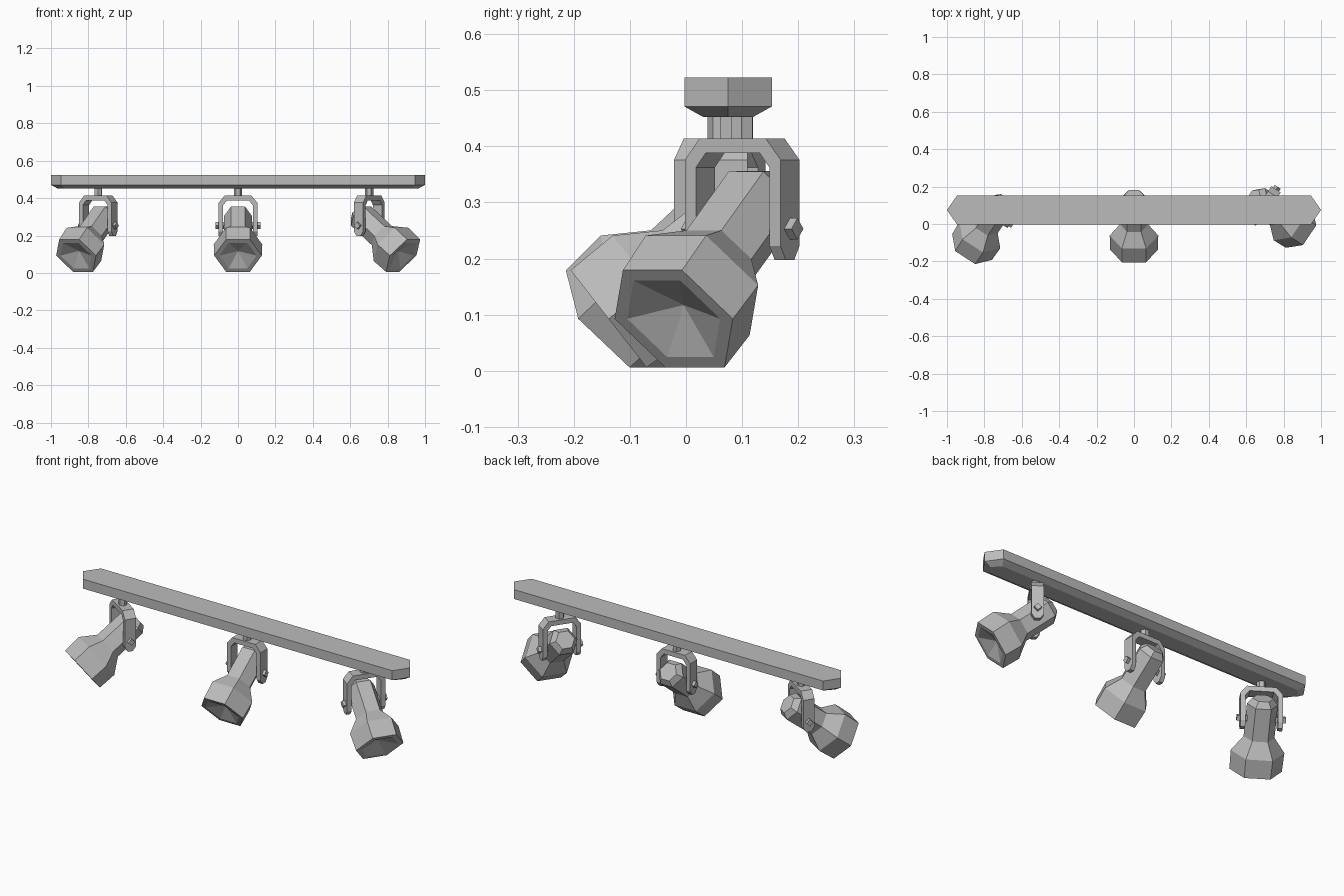
import bpy, bmesh, math
from mathutils import Matrix, Vector

default = bpy.data.objects.get("Cube")
if default:
    bpy.data.objects.remove(default, do_unlink=True)

# One grey metal for everything
metal = bpy.data.materials.new("grey metal")
metal.use_nodes = True
grey = (0.5, 0.5, 0.5, 1)
metal.diffuse_color = grey
metal.node_tree.nodes["Principled BSDF"].inputs["Base Color"].default_value = grey


def loft(name, rings, matrix=Matrix()):
    """Skin a list of equal point rings; a one-point ring makes a tip."""
    bm = bmesh.new()
    loops = [[bm.verts.new(matrix @ Vector(p)) for p in ring] for ring in rings]
    for a, b in zip(loops, loops[1:]):
        n = len(b)
        for i in range(n):
            j = (i + 1) % n
            if len(a) == 1:
                bm.faces.new((a[0], b[i], b[j]))
            else:
                bm.faces.new((a[i], a[j], b[j], b[i]))
    for end in (loops[0], loops[-1]):
        if len(end) > 2:
            bm.faces.new(end)
    bmesh.ops.recalc_face_normals(bm, faces=bm.faces)
    mesh = bpy.data.meshes.new(name)
    bm.to_mesh(mesh)
    bm.free()
    mesh.materials.append(metal)
    obj = bpy.data.objects.new(name, mesh)
    bpy.context.collection.objects.link(obj)
    return obj


def ring(radius, z, sides=6):
    if radius == 0:
        return [(0, 0, z)]
    step = math.tau / sides
    return [(radius * math.cos(i * step), radius * math.sin(i * step), z)
            for i in range(sides)]


# Rail with pointed ends and a chamfered underside
def rail_ring(inset, z):
    tip, shoulder, half = 1 - inset, 0.946 - inset * 0.6, 0.078 - inset
    corners = [(tip, 0), (shoulder, half), (-shoulder, half),
               (-tip, 0), (-shoulder, -half), (shoulder, -half)]
    return [(x, y + 0.075, z) for x, y in corners]


loft("rail", [rail_ring(0, 0.523), rail_ring(0, 0.471), rail_ring(0.034, 0.452)])

# Lamp body from recessed reflector to rear cap: (radius, distance behind mouth)
body_profile = [(0, 0.04), (0.1, 0), (0.127, 0), (0.13, 0.097),
                (0.075, 0.173), (0.075, 0.343), (0.05, 0.373)]
# Half of the yoke: (outer x, outer z, inner x, inner z, half depth)
yoke_half = [(0.103, 0.197, 0.079, 0.197, 0.013),
             (0.103, 0.222, 0.079, 0.222, 0.03),
             (0.103, 0.376, 0.079, 0.362, 0.03),
             (0.071, 0.414, 0.058, 0.388, 0.03)]
yoke_path = yoke_half + [(-a, b, -c, d, e) for a, b, c, d, e in reversed(yoke_half)]
tilt = math.radians(38)


def spotlight(side, x, y, turn):
    place = Matrix.Translation((x, y, 0)) @ Matrix.Rotation(math.radians(turn), 4, 'Z')

    loft(side + "_stem", [ring(0.022, 0.405), ring(0.022, 0.46)], place)

    loft(side + "_yoke",
         [[(ox, -d, oz), (ox, d, oz), (ix, d, iz), (ix, -d, iz)]
          for ox, oz, ix, iz, d in yoke_path], place)

    # Pivot bolts through both arms
    for s, label in ((1, "left"), (-1, "right")):
        axle = place @ Matrix.Translation((0, 0, 0.253)) @ Matrix.Rotation(s * math.pi / 2, 4, 'Y')
        loft(f"{side}_{label}_bolt",
             [ring(0.019, 0.068, 4), ring(0.019, 0.119, 4)], axle)

    # Body axis runs from the mouth up and back through the pivot
    aim = (place @ Matrix.Translation((0, -0.218, 0.0925))
           @ Matrix.Rotation(tilt - math.pi / 2, 4, 'X'))
    loft(side + "_lamp", [ring(r, s) for r, s in body_profile], aim)


spotlight("right", -0.747, 0.06, -33)
spotlight("middle", 0, 0.08, 0)
spotlight("left", 0.702, 0.1, 56)
